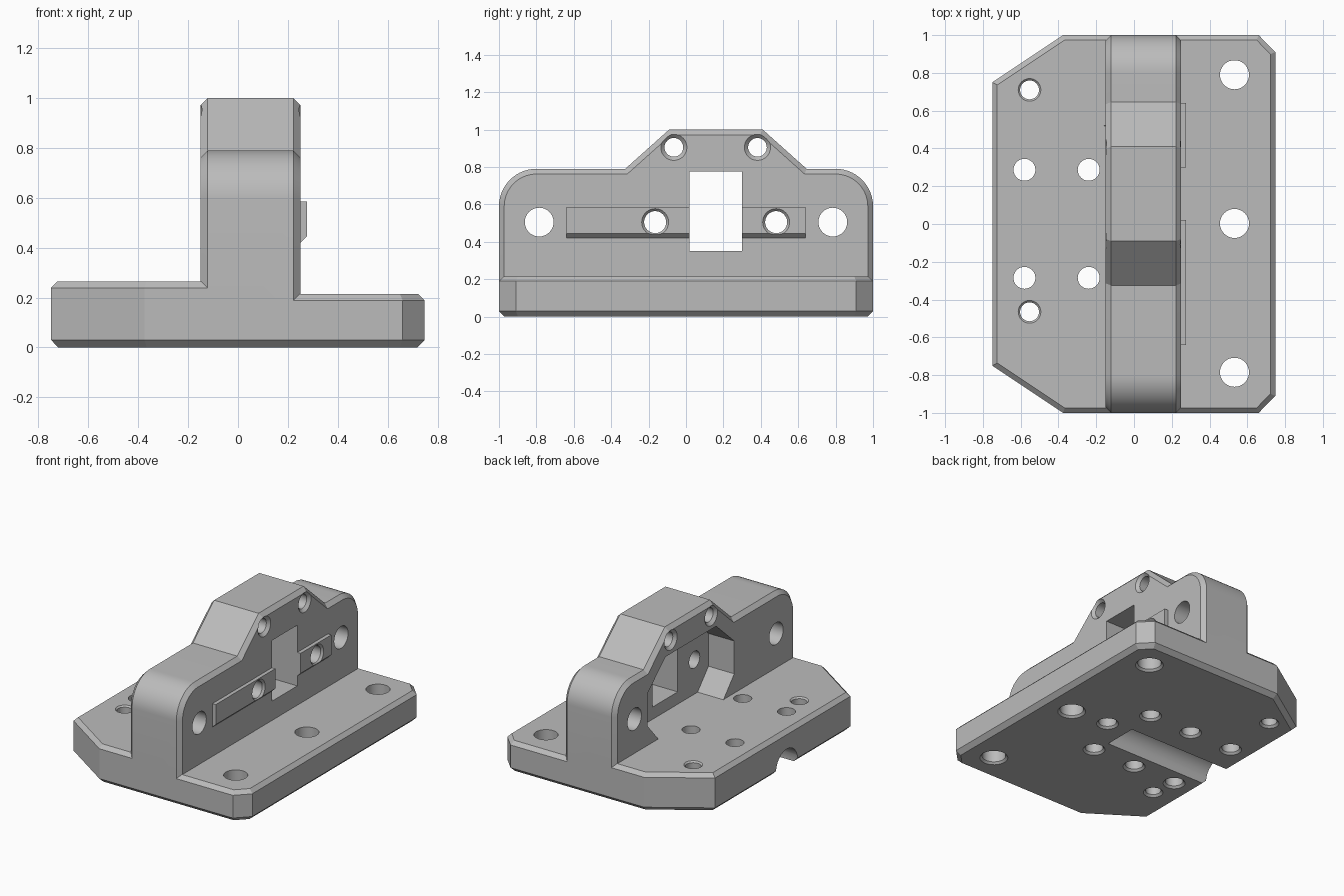
import bpy, bmesh, math

cube = bpy.data.objects.get("Cube")
if cube:
    bpy.data.objects.remove(cube, do_unlink=True)

grey = bpy.data.materials.new("light grey")
grey.use_nodes = True
grey.diffuse_color = (0.5, 0.5, 0.5, 1)
grey.node_tree.nodes["Principled BSDF"].inputs["Base Color"].default_value = (0.5, 0.5, 0.5, 1)


def place(axis, u, v, t):
    return (u, v, t) if axis == "z" else (t, u, v)


def finish(name, bm):
    bmesh.ops.recalc_face_normals(bm, faces=bm.faces)
    mesh = bpy.data.meshes.new(name)
    bm.to_mesh(mesh)
    bm.free()
    mesh.materials.append(grey)
    obj = bpy.data.objects.new(name, mesh)
    bpy.context.collection.objects.link(obj)
    return obj


def prism(name, points, axis, low, high, bevel_low=0, bevel_high=0):
    """Extrude an outline along an axis, with chamfered rims."""
    bm = bmesh.new()
    lower = [bm.verts.new(place(axis, u, v, low)) for u, v in points]
    upper = [bm.verts.new(place(axis, u, v, high)) for u, v in points]
    caps = [bm.faces.new(lower), bm.faces.new(upper)]
    for i in range(len(points)):
        j = (i + 1) % len(points)
        bm.faces.new((lower[i], lower[j], upper[j], upper[i]))
    bmesh.ops.recalc_face_normals(bm, faces=bm.faces)
    rims = [(list(cap.edges), size) for cap, size in zip(caps, (bevel_low, bevel_high))]
    for edges, size in rims:
        if size:
            bmesh.ops.bevel(bm, geom=edges, offset=size, segments=1, affect="EDGES")
    return finish(name, bm)


def bore(axis, u, v, rings, sides=32):
    """Round cutter made of (position, radius) rings along an axis."""
    bm = bmesh.new()
    loops = []
    for t, r in rings:
        angles = [2 * math.pi * k / sides for k in range(sides)]
        loops.append([bm.verts.new(place(axis, u + r * math.cos(a), v + r * math.sin(a), t))
                      for a in angles])
    bm.faces.new(loops[0])
    bm.faces.new(loops[-1])
    for a, b in zip(loops, loops[1:]):
        for i in range(sides):
            j = (i + 1) % sides
            bm.faces.new((a[i], a[j], b[j], b[i]))
    return finish("bore_cutter", bm)


def combine(target, tool, operation):
    mod = target.modifiers.new("combine", "BOOLEAN")
    mod.operation = operation
    mod.solver = "EXACT"
    mod.object = tool
    bpy.context.view_layer.objects.active = target
    bpy.ops.object.modifier_apply(modifier=mod.name)
    bpy.data.objects.remove(tool, do_unlink=True)


def rect(u0, u1, v0, v1):
    return [(u0, v0), (u1, v0), (u1, v1), (u0, v1)]


# Base plate, with a thicker left shelf
right_edge = [(0.66, -1), (0.748, -0.91), (0.748, 0.91), (0.66, 1)]
left_edge = [(-0.375, 1), (-0.75, 0.75), (-0.75, -0.75), (-0.375, -1)]
body = prism("bracket_body", right_edge + left_edge, "z", 0, 0.215, 0.03, 0.026)
shelf = prism("shelf", [(0.1, -1), (0.1, 1)] + left_edge, "z", 0.06, 0.265, 0, 0.026)
combine(body, shelf, "UNION")

# Upright wall with rounded shoulders and a raised centre
radius, steps = 0.2, 14
arc = [(radius * math.cos(k * math.pi / 2 / steps), radius * math.sin(k * math.pi / 2 / steps))
       for k in range(steps + 1)]
shoulder = 0.79 - radius
profile = [(-1, 0.08), (1, 0.08)]
profile += [(1 - radius + c, shoulder + s) for c, s in arc]
profile += [(0.645, 0.79), (0.41, 1), (-0.09, 1), (-0.325, 0.79)]
profile += [(radius - 1 - c, shoulder + s) for c, s in reversed(arc)]
wall = prism("wall", profile, "x", -0.15, 0.25, 0.028, 0.028)
combine(body, wall, "UNION")

# Guide rail with a sloped underside
bm = bmesh.new()
section = [(0.2, 0.42), (0.25, 0.42), (0.276, 0.445), (0.276, 0.585), (0.2, 0.585)]
ends = [[bm.verts.new((x, y, z)) for x, z in section] for y in (-0.64, 0.64)]
for end in ends:
    bm.faces.new(end)
for i in range(len(section)):
    j = (i + 1) % len(section)
    bm.faces.new((ends[0][i], ends[0][j], ends[1][j], ends[1][i]))
combine(body, finish("rail", bm), "UNION")

# Eight-sided pocket in the wall, and the window through it
middle = 0.16
half = [(0.36, 0.264), (0.48, 0.4), (0.48, 0.63), (0.28, 0.81)]
pocket = [(middle + y, z) for y, z in half] + [(middle - y, z) for y, z in reversed(half)]
combine(body, prism("pocket_cutter", pocket, "x", -0.16, 0.05), "DIFFERENCE")
combine(body, prism("window_cutter", rect(0.02, 0.3, 0.35, 0.775), "x", 0, 0.4), "DIFFERENCE")

# Round channel under the base
channel = [(0.12 * math.cos(k * math.pi / 12) - 0.045, 0.02 + 0.12 * math.sin(k * math.pi / 12))
           for k in range(13)]
channel += [(-0.165, -0.05), (0.075, -0.05)]
combine(body, prism("channel_cutter", channel, "x", -0.9, 0.08), "DIFFERENCE")

# Holes through the wall
for y in (-0.785, 0.785):
    combine(body, bore("x", y, 0.505, [(-0.3, 0.077), (0.4, 0.077)]), "DIFFERENCE")
for y in (-0.165, 0.482):
    rings = [(-0.1, 0.059), (0.262, 0.059), (0.276, 0.072), (0.4, 0.072)]
    combine(body, bore("x", y, 0.505, rings), "DIFFERENCE")
for y in (-0.065, 0.382):
    rings = [(-0.3, 0.07), (-0.15, 0.07), (-0.13, 0.05), (0.23, 0.05), (0.25, 0.07), (0.4, 0.07)]
    combine(body, bore("x", y, 0.905, rings), "DIFFERENCE")


# Holes through the base, flared underneath
def base_hole(x, y, r, top=0.4, flare=0.0):
    rings = [(-0.1, r + 0.014), (0, r + 0.014), (0.014, r)]
    if flare:
        rings += [(0.265 - flare, r), (0.265, r + flare)]
        r += flare
    combine(body, bore("z", x, y, rings + [(top, r)]), "DIFFERENCE")


for y in (-0.785, 0.003, 0.79):
    base_hole(0.532, y, 0.077)
for y in (-0.285, 0.287):
    for x in (-0.58, -0.24):
        base_hole(x, y, 0.058, 0.3)
    base_hole(0.1, y, 0.058, 0.2)
base_hole(0.25, 0.03, 0.058, 0.15)
for y in (-0.465, 0.71):
    base_hole(-0.553, y, 0.05, flare=0.01)

# Smooth the round surfaces and keep the machined edges sharp
bpy.ops.object.select_all(action="DESELECT")
body.select_set(True)
bpy.context.view_layer.objects.active = body
bpy.ops.object.shade_smooth_by_angle(angle=math.radians(20))
